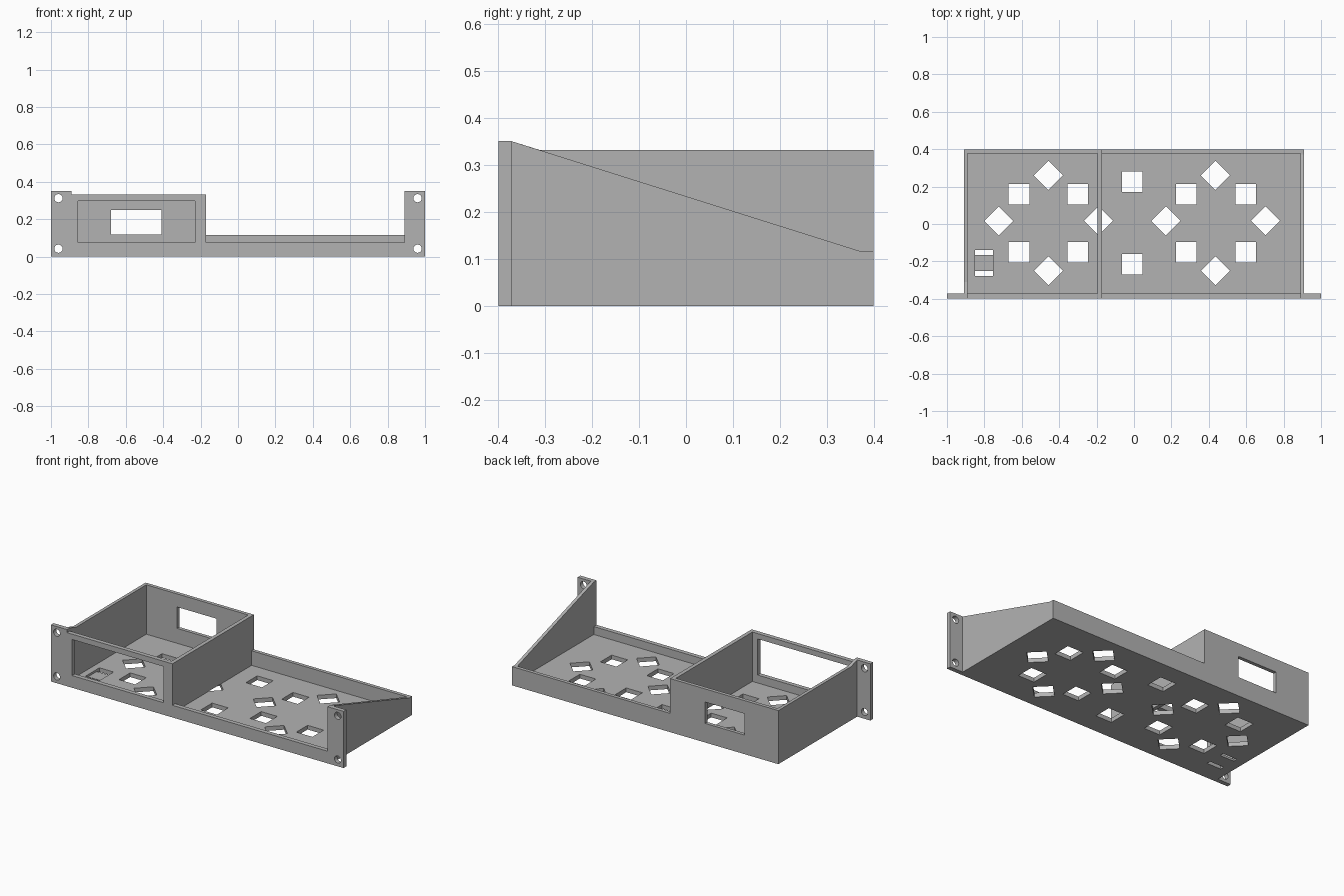
import bpy, bmesh, math
from mathutils import Matrix, Vector

if "Cube" in bpy.data.objects:
    bpy.data.objects.remove(bpy.data.objects["Cube"])

grey = bpy.data.materials.new("plain_grey")
grey.use_nodes = True
grey.diffuse_color = (0.45, 0.45, 0.45, 1)
grey.node_tree.nodes["Principled BSDF"].inputs["Base Color"].default_value = (0.45, 0.45, 0.45, 1)

# Main dimensions
DEPTH, FRONT, BACK = 0.398, -0.371, 0.376
OUT, INN = 0.91, 0.89
DIV_L, DIV_R = -0.194, -0.17
FLOOR, LOW, BOX, TALL = 0.026, 0.116, 0.331, 0.35


def make(name, bm):
    bmesh.ops.recalc_face_normals(bm, faces=bm.faces)
    mesh = bpy.data.meshes.new(name)
    bm.to_mesh(mesh)
    bm.free()
    mesh.materials.append(grey)
    obj = bpy.data.objects.new(name, mesh)
    bpy.context.collection.objects.link(obj)
    return obj


def add_box(bm, lo, hi, turn=0):
    lo, hi = Vector(lo), Vector(hi)
    size = hi - lo
    mat = (Matrix.Translation((lo + hi) / 2) @ Matrix.Rotation(turn, 4, 'Z')
           @ Matrix.Diagonal((*size, 1)))
    bmesh.ops.create_cube(bm, size=1, matrix=mat)


def plate(name, points, axis, start, end):
    """Extrude an outline along x (points are y, z) or y (points are x, z)."""
    bm = bmesh.new()
    place = (lambda a, b: (start, a, b)) if axis == 'x' else (lambda a, b: (a, start, b))
    face = bm.faces.new([bm.verts.new(place(a, b)) for a, b in points])
    new = bmesh.ops.extrude_face_region(bm, geom=[face])["geom"]
    shift = Vector((end - start, 0, 0) if axis == 'x' else (0, end - start, 0))
    bmesh.ops.translate(bm, vec=shift, verts=[v for v in new if isinstance(v, bmesh.types.BMVert)])
    return make(name, bm)


def cut(obj, bm):
    """Subtract the shapes in bm and remove the helper."""
    cutter = make("cutter", bm)
    cutter.hide_render = True
    mod = obj.modifiers.new("openings", 'BOOLEAN')
    mod.operation, mod.solver, mod.object = 'DIFFERENCE', 'EXACT', cutter
    bpy.context.view_layer.update()
    result = bpy.data.meshes.new_from_object(obj.evaluated_get(bpy.context.evaluated_depsgraph_get()))
    obj.modifiers.clear()
    obj.data = result
    bpy.data.objects.remove(cutter)


# Front panel with mounting ears, window and screw holes
panel = plate("front_panel", [
    (-1, 0), (1, 0), (1, TALL), (INN, TALL), (INN, 0.075), (DIV_R, 0.075),
    (DIV_R, BOX), (-INN, BOX), (-INN, TALL), (-1, TALL)], 'y', -DEPTH, FRONT)
bm = bmesh.new()
add_box(bm, (-0.855, -0.5, 0.075), (-0.23, -0.3, 0.298))
for x in (-0.96, 0.96):
    for z in (0.042, 0.312):
        bmesh.ops.create_cone(bm, cap_ends=True, segments=32, radius1=0.022, radius2=0.022, depth=0.2,
                              matrix=Matrix.Translation((x, -0.385, z)) @ Matrix.Rotation(math.pi / 2, 4, 'X'))
cut(panel, bm)

# Back wall with cable window
back = plate("back_wall", [
    (-INN, 0), (INN, 0), (INN, LOW), (DIV_R, LOW), (DIV_R, BOX), (-INN, BOX)], 'y', BACK, DEPTH)
bm = bmesh.new()
add_box(bm, (-0.68, 0.3, 0.118), (-0.41, 0.5, 0.25))
cut(back, bm)

# Side walls and the divider beside the open half
plate("right_wall", [
    (FRONT, 0), (DEPTH, 0), (DEPTH, BOX), (-0.31, BOX), (FRONT, TALL)], 'x', -OUT, -INN)
plate("left_wall", [
    (FRONT, 0), (DEPTH, 0), (DEPTH, LOW), (0.371, LOW), (FRONT, TALL)], 'x', INN, OUT)
plate("divider", [
    (FRONT, FLOOR), (BACK, FLOOR), (BACK, BOX), (FRONT, BOX)], 'x', DIV_L, DIV_R)

# Floor with rings of square and diamond vents
bm = bmesh.new()
add_box(bm, (-INN, FRONT, 0), (INN, BACK, FLOOR))
floor = make("floor", bm)
bm = bmesh.new()
squares = [(x, y) for x in (-0.615, -0.3, 0.28, 0.597) for y in (-0.15, 0.16)]
squares += [(-0.01, -0.215), (-0.01, 0.225)]
diamonds = [(x, 0.017) for x in (-0.723, -0.19, 0.17, 0.703)]
diamonds += [(x, y) for x in (-0.458, 0.435) for y in (-0.25, 0.26)]
h = 0.055
for spots, turn in ((squares, 0), (diamonds, math.pi / 4)):
    for x, y in spots:
        add_box(bm, (x - h, y - h, -0.1), (x + h, y + h, 0.1), turn)
# Pair of tie slots
for y in (-0.277, -0.165):
    add_box(bm, (-0.85, y, -0.1), (-0.753, y + 0.026, 0.1))
cut(floor, bm)

# Shallow recess joining the tie slots
bm = bmesh.new()
add_box(bm, (-0.85, -0.264, FLOOR / 2), (-0.753, -0.152, 0.1))
cut(floor, bm)
